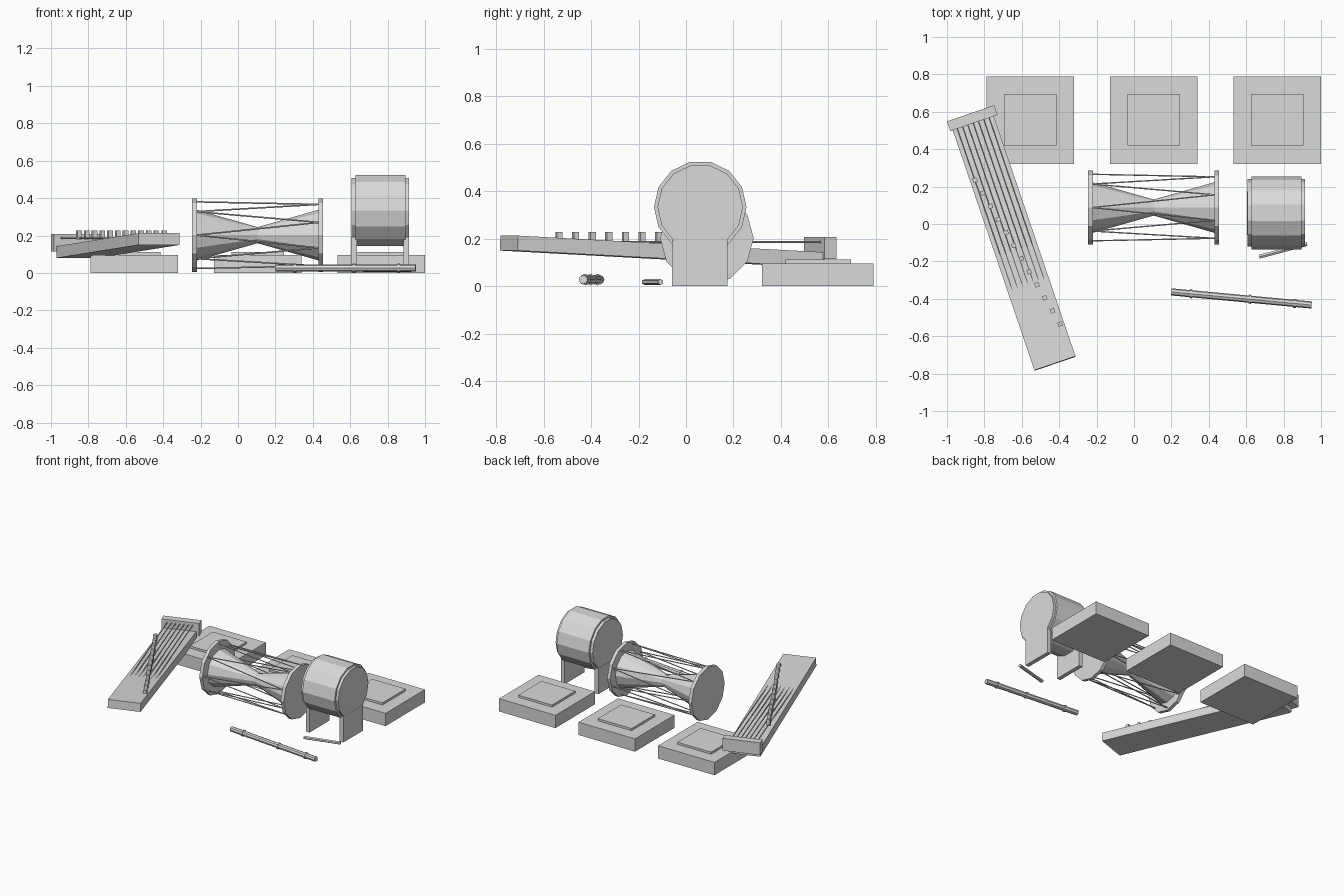
import bpy, bmesh
from math import sin, cos, pi, radians, atan2
from mathutils import Vector, Matrix

cube = bpy.data.objects.get("Cube")
if cube:
    bpy.data.objects.remove(cube, do_unlink=True)

GREY = (0.7, 0.7, 0.7, 1)
grey = bpy.data.materials.new("plain grey")
grey.use_nodes = True
grey.diffuse_color = GREY
grey.node_tree.nodes["Principled BSDF"].inputs["Base Color"].default_value = GREY


def finish(bm, name):
    bmesh.ops.recalc_face_normals(bm, faces=bm.faces)
    mesh = bpy.data.meshes.new(name)
    bm.to_mesh(mesh)
    bm.free()
    mesh.materials.append(grey)
    obj = bpy.data.objects.new(name, mesh)
    bpy.context.collection.objects.link(obj)
    return obj


def box(name, centre, size, turn=0, tilt=0):
    bm = bmesh.new()
    m = (Matrix.Translation(centre) @ Matrix.Rotation(turn, 4, 'Z')
         @ Matrix.Rotation(tilt, 4, 'X') @ Matrix.Diagonal((*size, 1)))
    bmesh.ops.create_cube(bm, size=1, matrix=m)
    return finish(bm, name)


def lathe_x(name, profile, centre, sides):
    """Closed solid turned about the x axis from (x, radius) pairs."""
    bm = bmesh.new()
    rings = []
    for x, r in profile:
        rings.append([bm.verts.new((x, centre[0] + r * cos(2 * pi * i / sides),
                                    centre[1] + r * sin(2 * pi * i / sides)))
                      for i in range(sides)])
    for a, b in zip(rings, rings[1:]):
        for i in range(sides):
            j = (i + 1) % sides
            bm.faces.new((a[i], a[j], b[j], b[i]))
    bm.faces.new(rings[0])
    bm.faces.new(rings[-1])
    return finish(bm, name)


def rod(name, start, end, radius, sides):
    start, end = Vector(start), Vector(end)
    d = end - start
    bm = bmesh.new()
    m = Matrix.Translation((start + end) / 2) @ d.to_track_quat('Z', 'Y').to_matrix().to_4x4()
    bmesh.ops.create_cone(bm, cap_ends=True, segments=sides, radius1=radius,
                          radius2=radius, depth=d.length, matrix=m)
    return finish(bm, name)


# Row of seat cushions with raised centres
for i, x in enumerate((-0.555, 0.105, 0.765)):
    box(f"cushion_{i}", (x, 0.555, 0.048), (0.468, 0.468, 0.096))
    box(f"cushion_pad_{i}", (x, 0.557, 0.1), (0.28, 0.276, 0.024))

# Long zither: sloping board, end block, strings, bridges
TURN = radians(18.8)
along = Vector((-sin(TURN), cos(TURN), 0))
across = Vector((cos(TURN), sin(TURN), 0))
board_mid = Vector((-0.642, -0.1, 0.146))
box("zither_board", board_mid, (0.232, 1.366, 0.063), TURN, -atan2(0.07, 1.363))
box("zither_end_block", (-0.865, 0.566, 0.161), (0.267, 0.055, 0.092), TURN)
for i in range(7):
    side = across * (i - 3) * 0.03
    far = board_mid + along * 0.68 + side
    near = board_mid - along * 0.3 + side
    far.z = near.z = 0.186
    rod(f"zither_string_{i}", near, far, 0.004, 6)
first, last = Vector((-0.85, 0.235, 0.203)), Vector((-0.395, -0.535, 0.203))
for i in range(12):
    box(f"zither_bridge_{i}", first.lerp(last, i / 11), (0.024, 0.024, 0.048), TURN)

# Hourglass drum with rims and zigzag cords
AXIS = (0.088, 0.202)
lathe_x("hourglass_body", [(-0.23, 0.138), (0.105, 0.043), (0.44, 0.138)], AXIS, 12)
for name, x in (("hourglass_rim_right", -0.245), ("hourglass_rim_left", 0.43)):
    lathe_x(name, [(x, 0.197), (x + 0.025, 0.197)], AXIS, 12)


def cord_point(i):
    a = pi / 2 + i * pi / 8
    x = 0.435 if i % 2 else -0.225
    return (x, AXIS[0] + 0.178 * cos(a), AXIS[1] + 0.178 * sin(a))


for i in range(16):
    rod(f"hourglass_cord_{i}", cord_point(i), cord_point(i + 1), 0.004, 6)

# Barrel drum on a two-panel stand
BARREL = (0.06, 0.333)
lathe_x("barrel_drum_body", [(0.628, 0.195), (0.895, 0.195)], BARREL, 14)
lathe_x("barrel_drum_skins", [(0.607, 0.18), (0.914, 0.18)], BARREL, 14)
for name, x in (("stand_panel_right", 0.62), ("stand_panel_left", 0.9)):
    box(name, (x, 0.058, 0.096), (0.03, 0.234, 0.192))

# Drumstick on the floor
rod("drumstick", (0.67, -0.175, 0.017), (0.925, -0.107, 0.017), 0.012, 6)

# Flute with raised nodes
start, end = Vector((0.2, -0.363, 0.027)), Vector((0.95, -0.433, 0.027))
rod("flute", start, end, 0.019, 8)
step = (end - start).normalized() * 0.007
for i, t in enumerate((0.14, 0.56, 0.88)):
    p = start.lerp(end, t)
    rod(f"flute_node_{i}", p - step, p + step, 0.024, 8)
